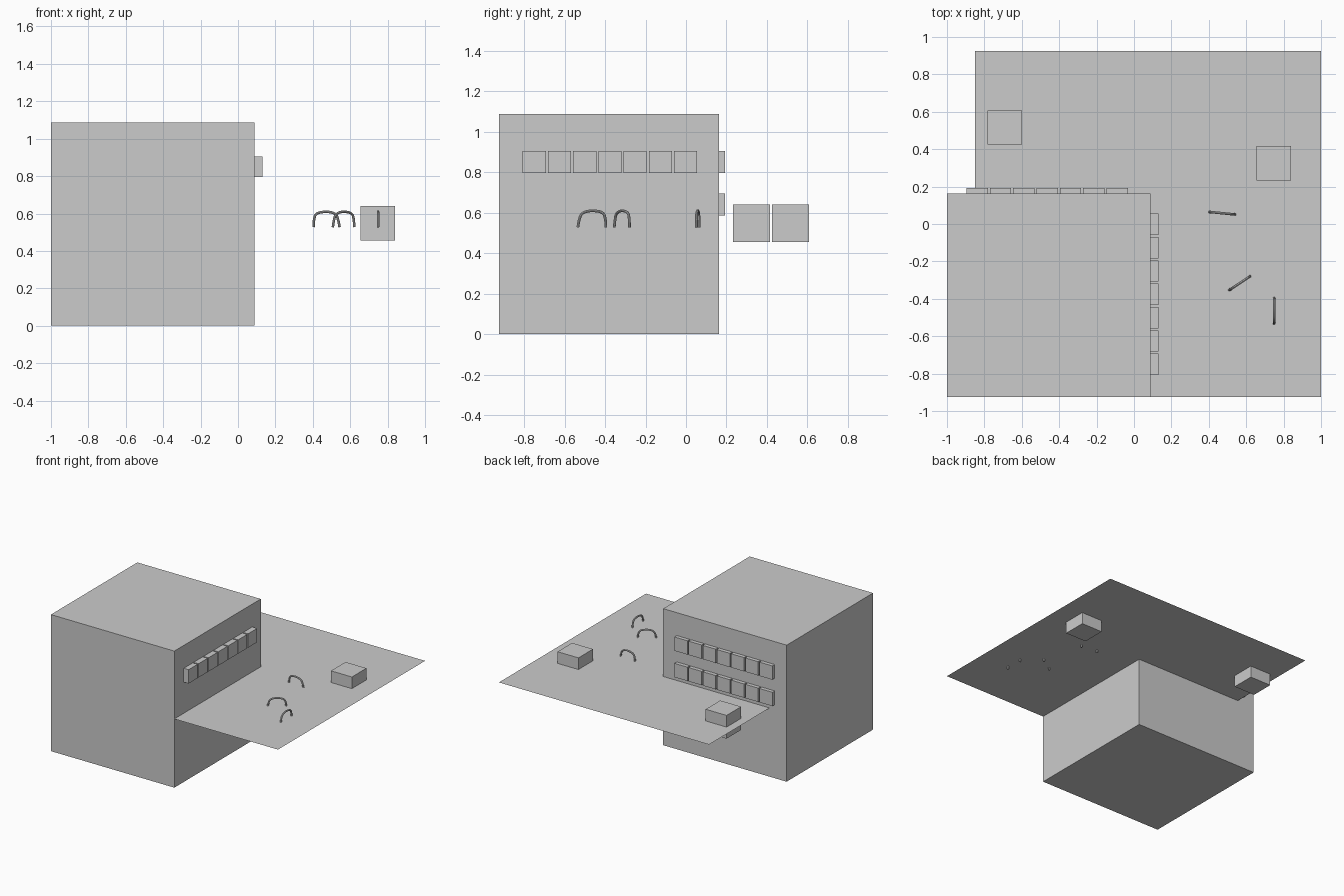
import bpy
import math
from mathutils import Vector

if "Cube" in bpy.data.objects:
    bpy.data.objects.remove(bpy.data.objects["Cube"])


def mesh_object(name, verts, faces):
    mesh = bpy.data.meshes.new(name)
    mesh.from_pydata(verts, [], faces)
    mesh.update()
    ob = bpy.data.objects.new(name, mesh)
    bpy.context.collection.objects.link(ob)
    return ob


def box(name, x, y, z):
    """Box from (min, max) ranges."""
    verts = [(a, b, c) for c in z for b in y for a in x]
    faces = [(0, 2, 3, 1), (4, 5, 7, 6), (0, 1, 5, 4),
             (1, 3, 7, 5), (3, 2, 6, 7), (2, 0, 4, 6)]
    return mesh_object(name, verts, faces)


# arch outline: fraction along the span, height
ARCH = [(0.04, 0.527), (0.09, 0.565), (0.17, 0.593), (0.40, 0.608),
        (0.65, 0.608), (0.87, 0.596), (0.94, 0.568), (0.96, 0.527)]


def arch(name, start, end):
    """Bent round tube standing between two ground points."""
    a, b = Vector(start), Vector(end)
    curve = bpy.data.curves.new(name, 'CURVE')
    curve.dimensions = '3D'
    curve.bevel_depth = 0.0068
    curve.bevel_resolution = 2
    curve.use_fill_caps = True
    curve.resolution_u = 4
    spline = curve.splines.new('BEZIER')
    spline.bezier_points.add(len(ARCH) - 1)
    for p, (t, h) in zip(spline.bezier_points, ARCH):
        g = a.lerp(b, t)
        p.co = (g.x, g.y, h)
        p.handle_left_type = p.handle_right_type = 'AUTO'
    ob = bpy.data.objects.new(name, curve)
    bpy.context.collection.objects.link(ob)
    bpy.ops.object.select_all(action='DESELECT')
    ob.select_set(True)
    bpy.context.view_layer.objects.active = ob
    bpy.ops.object.convert(target='MESH')
    bpy.ops.object.shade_smooth_by_angle(angle=math.radians(40))


# main building and single-sheet deck
box("building", (-1, 0.087), (-0.925, 0.162), (0, 1.087))
D = 0.547
mesh_object("deck", [(-0.85, -0.925, D), (1, -0.925, D), (1, 0.925, D), (-0.85, 0.925, D)],
            [(0, 1, 2, 3)])

# window panels: one row on the right wall, two rows on the back wall
PITCH, HALF = 0.1247, 0.057
UPPER, LOWER = (0.795, 0.905), (0.585, 0.695)
for i in range(7):
    c = -0.750 + PITCH * i
    box(f"right_window_{i}", (0.080, 0.130), (c - HALF, c + HALF), UPPER)
    c = -0.838 + PITCH * i
    for row, z in (("upper", UPPER), ("lower", LOWER)):
        box(f"back_window_{row}_{i}", (c - HALF, c + HALF), (0.155, 0.192), z)

# blocks half sunk in the deck
box("block_left", (-0.783, -0.599), (0.425, 0.608), (0.455, 0.640))
box("block_right", (0.656, 0.840), (0.233, 0.416), (0.455, 0.640))

# bent tube arches
arch("arch_back", (0.549, 0.050), (0.398, 0.065))
arch("arch_middle", (0.502, -0.358), (0.626, -0.276))
arch("arch_front", (0.749, -0.541), (0.749, -0.390))
